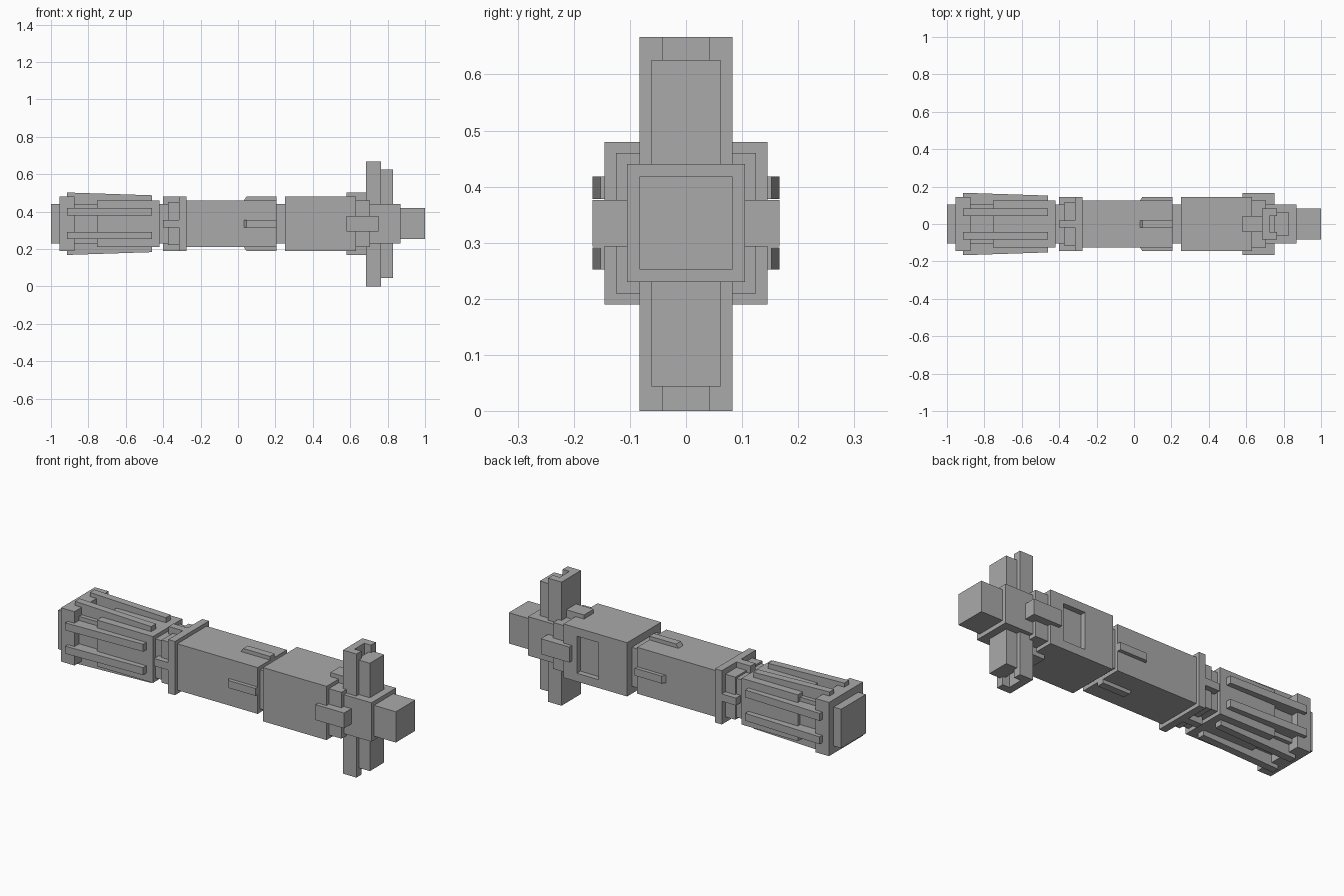
import bpy
import bmesh
from math import pi
from mathutils import Matrix, Vector

if "Cube" in bpy.data.objects:
    bpy.data.objects.remove(bpy.data.objects["Cube"], do_unlink=True)

AXIS_Z = 0.335          # height of the long centre line

grey = bpy.data.materials.new("plain_grey")
grey.use_nodes = True
colour = (0.4, 0.4, 0.4, 1)
grey.diffuse_color = colour
grey.node_tree.nodes["Principled BSDF"].inputs["Base Color"].default_value = colour


def box(name, x, y, z, taper=0, chamfer=0, turns=0):
    """Box from (low, high) ranges; y and z are measured from the centre line.
    taper lowers the top at the +x end, chamfer slopes the -x end,
    turns rotates it by quarter turns about the long axis."""
    bm = bmesh.new()
    bmesh.ops.create_cube(bm, size=1)
    for v in bm.verts:
        right, outer = v.co.x > 0, v.co.z > 0
        v.co = Vector((x[right], y[v.co.y > 0], z[outer]))
        if outer and right:
            v.co.z -= taper
        if outer and not right:
            v.co.x += chamfer
    bm.transform(Matrix.Translation((0, 0, AXIS_Z)) @ Matrix.Rotation(turns * pi / 2, 4, 'X'))
    mesh = bpy.data.meshes.new(name)
    bm.to_mesh(mesh)
    bm.free()
    mesh.materials.append(grey)
    obj = bpy.data.objects.new(name, mesh)
    bpy.context.collection.objects.link(obj)
    return obj


def square(name, x0, x1, half):
    return box(name, (x0, x1), (-half, half), (-half, half))


# Stepped square body along the long axis
square("core_shaft", -1.0, 0.87, 0.105)
square("end_cap", -0.955, -0.875, 0.145)
square("grip_sleeve", -0.755, -0.42, 0.125)
square("collar_plate", -0.315, -0.275, 0.145)
square("collar_step", -0.375, -0.315, 0.115)
square("main_body", -0.275, 0.205, 0.125)
rear_block = square("rear_block", 0.25, 0.63, 0.145)
square("rear_step", 0.63, 0.705, 0.125)
square("pommel", 0.87, 1.0, 0.083)

# Recess in the back of the rear block
cutter = box("recess_cutter", (0.42, 0.55), (0.115, 0.2), (-0.1, 0.1))
cutter.hide_render = True
cutter.hide_set(True)
cut = rear_block.modifiers.new("recess", 'BOOLEAN')
cut.operation = 'DIFFERENCE'
cut.solver = 'EXACT'
cut.object = cutter

# Details repeated on all four sides
for t in range(4):
    for side, (a, b) in (("left", (0.043, 0.083)), ("right", (-0.083, -0.043))):
        box(f"grip_bar_{side}_{t}", (-0.915, -0.46), (a, b), (0.1, 0.167), taper=0.015, turns=t)
    box(f"collar_rib_{t}", (-0.4, -0.3), (-0.02, 0.02), (0.09, 0.145), turns=t)
    box(f"body_fin_{t}", (0.025, 0.205), (-0.02, 0.02), (0.115, 0.145), chamfer=0.02, turns=t)
    box(f"rear_lug_{t}", (0.58, 0.75), (-0.0415, 0.0415), (0.09, 0.167), turns=t)

# Upright crossguard: channel section with an inner bar in front of it
TALL = (-0.335, 0.332)
box("guard_back", (0.685, 0.725), (-0.083, 0.083), TALL)
for side, (a, b) in (("left", (0.0415, 0.083)), ("right", (-0.083, -0.0415))):
    box(f"guard_flange_{side}", (0.725, 0.765), (a, b), TALL)
box("guard_inner_bar", (0.75, 0.83), (-0.0615, 0.0615), (-0.291, 0.291))
